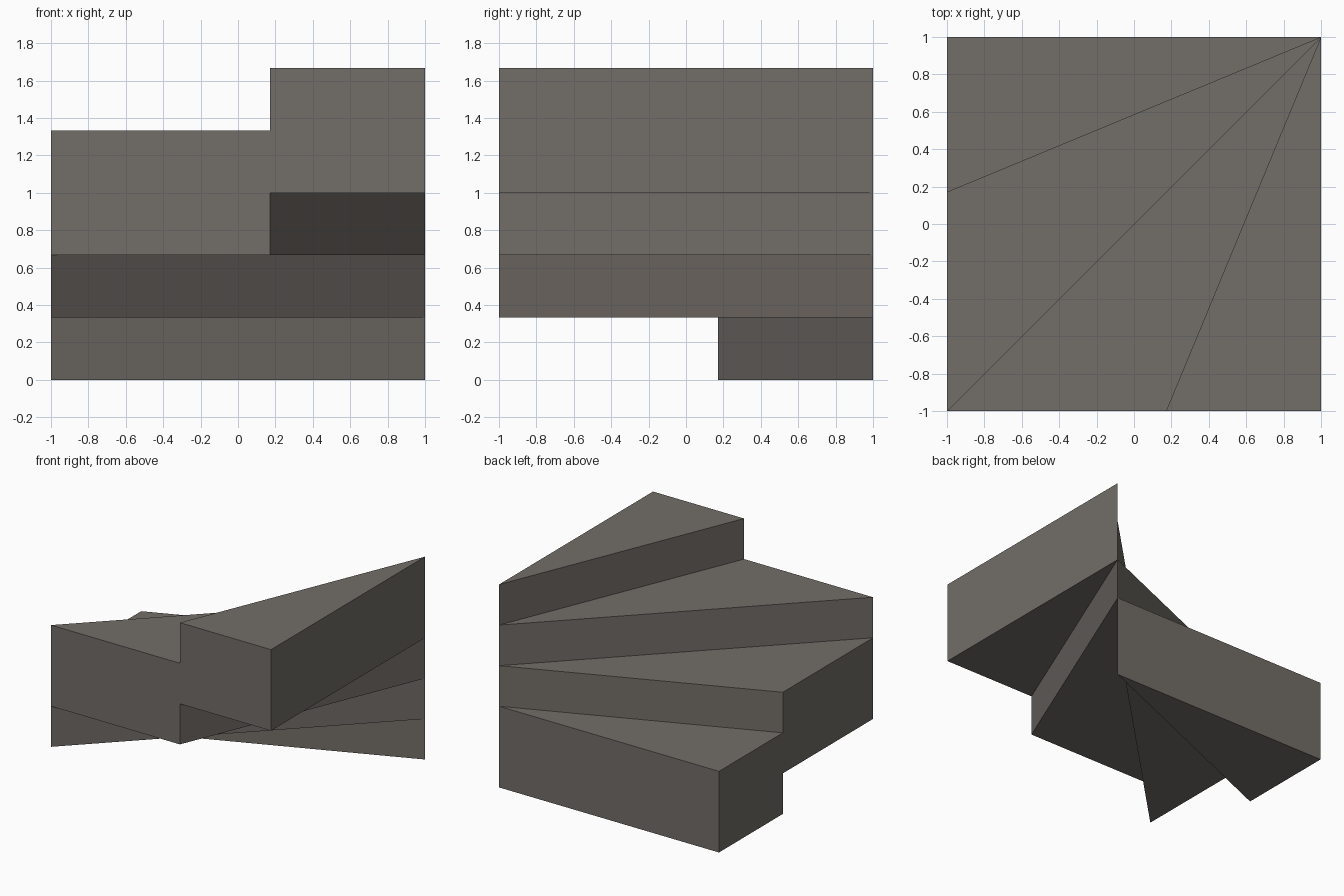
import bpy, bmesh, math
from mathutils import Vector

if "Cube" in bpy.data.objects:
    bpy.data.objects.remove(bpy.data.objects["Cube"])

STEPS, RISE = 4, 1 / 3
PIVOT = Vector((1, 1))

stone = bpy.data.materials.new("warm grey stone")
stone.diffuse_color = (0.17, 0.153, 0.137, 1)
stone.use_nodes = True
stone.node_tree.nodes["Principled BSDF"].inputs["Base Color"].default_value = stone.diffuse_color


def rim_point(angle):
    """Where a ray from the pivot corner meets the two outer sides of the square."""
    d = Vector((-math.cos(angle), -math.sin(angle)))
    return PIVOT + d * (2 / max(abs(d.x), abs(d.y)))


# Winder steps: equal wedges turning about one corner, each two risers deep
for i in range(STEPS):
    wedge = math.pi / 2 / STEPS
    outline = [PIVOT, rim_point(i * wedge), rim_point((i + 1) * wedge)]
    bm = bmesh.new()
    base = bm.faces.new([bm.verts.new((p.x, p.y, i * RISE)) for p in outline])
    top = bmesh.ops.extrude_face_region(bm, geom=[base])["geom"]
    bmesh.ops.translate(bm, vec=(0, 0, 2 * RISE),
                        verts=[v for v in top if isinstance(v, bmesh.types.BMVert)])
    bmesh.ops.recalc_face_normals(bm, faces=bm.faces)
    mesh = bpy.data.meshes.new(f"winder_step_{i + 1}")
    bm.to_mesh(mesh)
    bm.free()
    mesh.materials.append(stone)
    bpy.context.collection.objects.link(bpy.data.objects.new(mesh.name, mesh))
